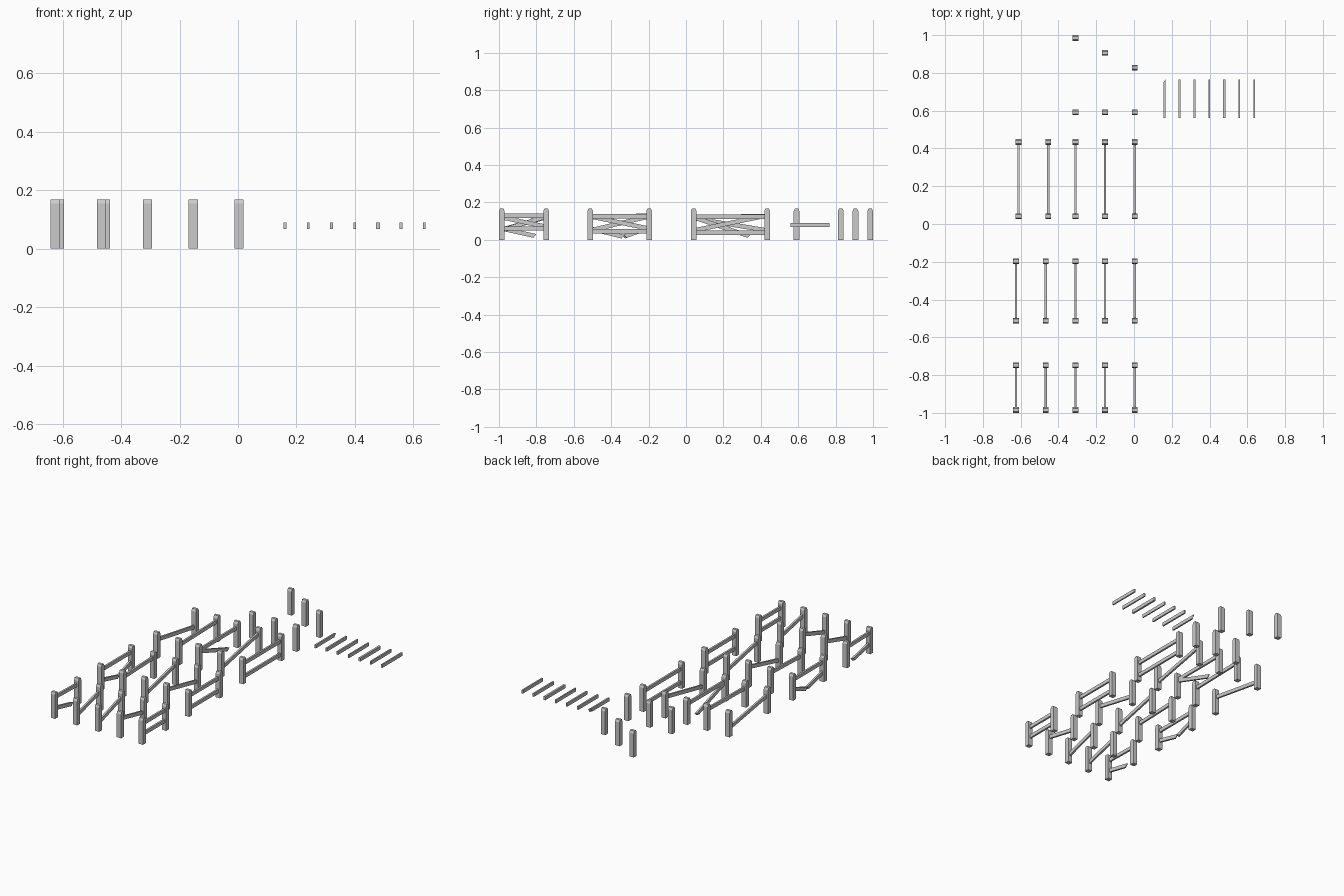
import bpy
from mathutils import Vector

if "Cube" in bpy.data.objects:
    bpy.data.objects.remove(bpy.data.objects["Cube"])

# Fence post: profile in y-z with a chamfered crown, extruded along x
POST = [(-.015, 0), (.015, 0), (.015, .154), (.0085, .168), (-.0085, .168), (-.015, .154)]


def make_object(name, verts, faces):
    mesh = bpy.data.meshes.new(name)
    mesh.from_pydata(verts, [], faces)
    mesh.update()
    obj = bpy.data.objects.new(name, mesh)
    bpy.context.collection.objects.link(obj)
    return obj


def post(name, x, y):
    n = len(POST)
    verts = [(x + s * .0155, y + py, pz) for s in (-1, 1) for py, pz in POST]
    faces = [tuple(reversed(range(n))), tuple(range(n, 2 * n))]
    faces += [(i, (i + 1) % n, n + (i + 1) % n, n + i) for i in range(n)]
    make_object(name, verts, faces)


# Wooden rail between two points; a splintered end gets a slanted cut
def rail(name, a, b, width=.012, height=.023, splinter=0.0):
    a, b = Vector(a), Vector(b)
    d = (b - a).normalized()
    side = d.cross(Vector((0, 0, 1))).normalized()
    up = side.cross(d).normalized()
    ring = [(-1, -1), (1, -1), (1, 1), (-1, 1)]
    verts = []
    for p, cut in ((a, 0), (b, splinter)):
        for s, t in ring:
            shift = d * (cut * (t + s) / 2)
            verts.append(p + side * (s * width / 2) + up * (t * height / 2) + shift)
    faces = [(0, 1, 2, 3), (7, 6, 5, 4)]
    faces += [(i, i + 4, (i + 1) % 4 + 4, (i + 1) % 4) for i in range(4)]
    make_object(name, verts, faces)


def level(z):
    return (0, z, 1, z, 0)


# Each section: x and rails given as (start fraction, z, end fraction, z, splinter)
ROWS = {
    "long": (.041, .434, [
        (.004, [level(.123), level(.037)]),
        (-.153, [(0, .05, 1, .13, 0)]),
        (-.310, [level(.125), (0, .12, .74, .022, .012)]),
        (-.454, [(0, .12, 1, .128, 0)]),
        (-.611, [(0, .115, 1, .05, 0)])]),
    "medium": (-.512, -.197, [
        (.004, [level(.126), level(.045)]),
        (-.153, [(0, .125, 1, .06, 0)]),
        (-.310, [(0, .05, 1, .125, 0)]),
        (-.467, [(0, .12, 1, .13, 0)]),
        (-.625, [level(.125), (0, .06, .54, .018, .012), (1, .065, .58, .018, .012)])]),
    "short": (-.985, -.748, [
        (.004, [level(.128), level(.06)]),
        (-.153, [(0, .12, 1, .07, 0)]),
        (-.310, [(0, .05, 1, .125, 0)]),
        (-.467, [(0, .055, 1, .12, 0)]),
        (-.625, [(0, .13, 1, .125, 0), (0, .06, .72, .022, .012)])]),
}

for row, (y0, y1, sections) in ROWS.items():
    for i, (x, rails) in enumerate(sections):
        post(f"{row}_front_post_{i}", x, y0)
        post(f"{row}_back_post_{i}", x, y1)
        for j, (f0, z0, f1, z1, cut) in enumerate(rails):
            rail(f"{row}_rail_{i}_{j}",
                 (x, y0 + (y1 - y0) * f0, z0),
                 (x, y0 + (y1 - y0) * f1, z1), splinter=cut)

# Loose single posts
for i, (x, y) in enumerate([(.004, .828), (-.153, .906), (-.310, .985)]):
    post(f"single_post_{i}", x, y)
    post(f"spare_post_{i}", x, .591)

# Loose planks laid side by side
for i, w in enumerate([.010, .010, .010, .008, .013, .009, .009]):
    x = .161 + i * .0793
    rail(f"loose_plank_{i}", (x, .56, .079), (x, .750 if i == 0 else .766, .079),
         width=w, height=.022, splinter=.015 if i == 0 else 0)
